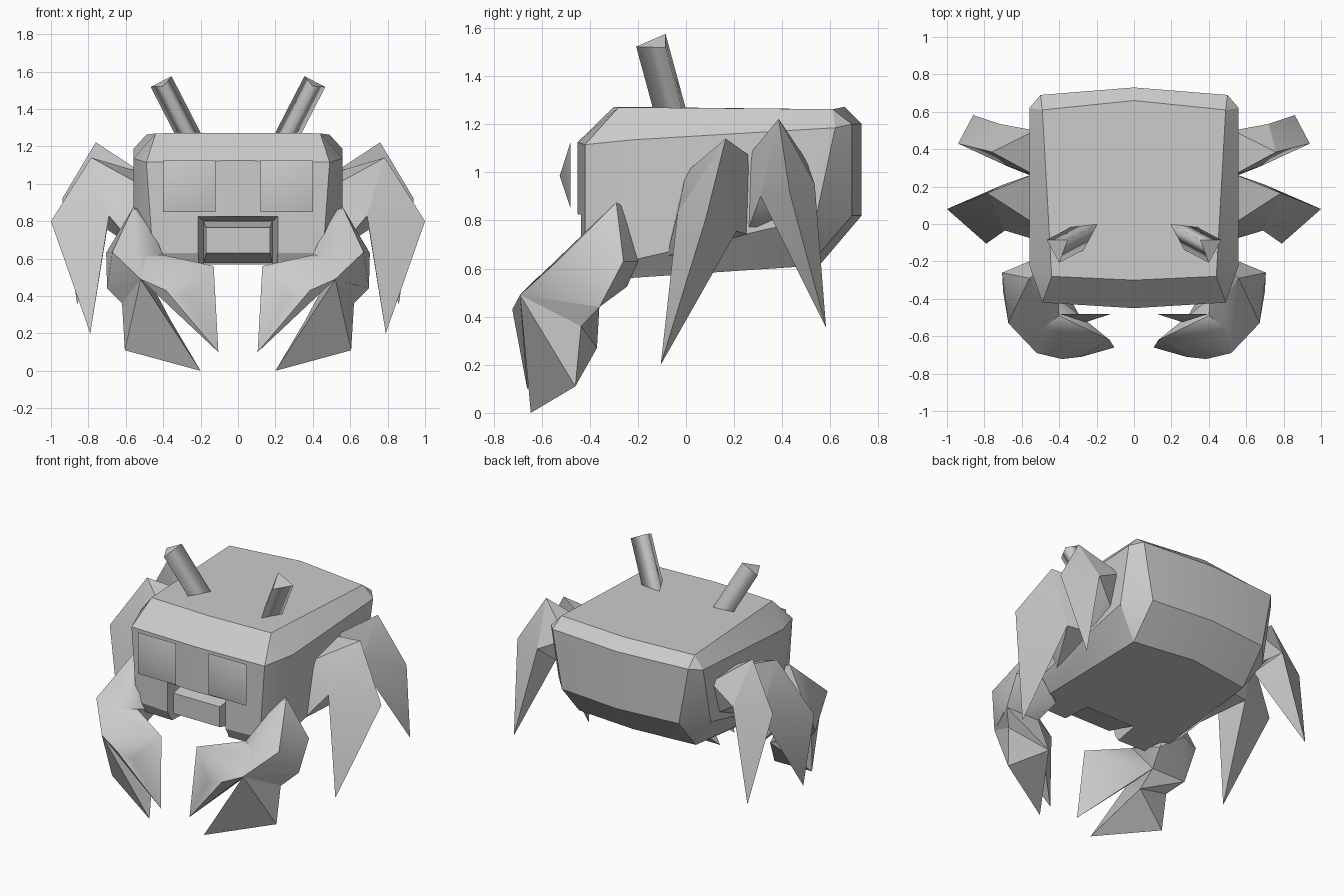
import bpy, bmesh, math

if "Cube" in bpy.data.objects:
    bpy.data.objects.remove(bpy.data.objects["Cube"])

grey = bpy.data.materials.new("shell grey")
grey.diffuse_color = (0.6, 0.6, 0.6, 1)
grey.use_nodes = True
grey.node_tree.nodes["Principled BSDF"].inputs["Base Color"].default_value = grey.diffuse_color


def make(name, bm, angle=30):
    """Turn a bmesh into an object, smooth except at sharp edges."""
    bmesh.ops.recalc_face_normals(bm, faces=bm.faces)
    me = bpy.data.meshes.new(name)
    bm.to_mesh(me)
    bm.free()
    me.materials.append(grey)
    ob = bpy.data.objects.new(name, me)
    bpy.context.collection.objects.link(ob)
    bpy.ops.object.select_all(action='DESELECT')
    ob.select_set(True)
    bpy.context.view_layer.objects.active = ob
    if angle:
        bpy.ops.object.shade_smooth_by_angle(angle=math.radians(angle))
    return ob


def hull_chunks(name, side, chunks, angle=35):
    """Limb made of convex segments, mirrored by side."""
    bm = bmesh.new()
    for pts in chunks:
        vs = [bm.verts.new((side * x, y, z)) for x, y, z in pts]
        bmesh.ops.convex_hull(bm, input=vs)
        loose = [v for v in vs if v.is_valid and not v.link_faces]
        bmesh.ops.delete(bm, geom=loose, context='VERTS')
    bmesh.ops.dissolve_limit(bm, angle_limit=0.03, verts=bm.verts, edges=bm.edges)
    return make(name, bm, angle)


def prism(name, back, front):
    """Solid between two matching loops."""
    bm = bmesh.new()
    a = [bm.verts.new(p) for p in back]
    b = [bm.verts.new(p) for p in front]
    n = len(a)
    bm.faces.new(a)
    bm.faces.new(b)
    for i in range(n):
        bm.faces.new((a[i], a[(i + 1) % n], b[(i + 1) % n], b[i]))
    return make(name, bm, 0)


def rect(hx, y, z0, z1):
    return [(-hx, y, z0), (hx, y, z0), (hx, y, z1), (-hx, y, z1)]


# Body shell: half outlines from front centre to back centre, bottom to top
rings = [
    [(0, -.40, .56), (.42, -.39, .56), (.47, -.24, .56), (.43, .51, .61), (.43, .51, .61), (0, .56, .62)],
    [(0, -.45, .63), (.455, -.42, .63), (.56, -.2, .64), (.56, .54, .81), (.43, .69, .82), (0, .73, .82)],
    [(0, -.45, 1.125), (.49, -.42, 1.115), (.56, -.22, 1.135), (.56, .62, 1.185), (.5, .69, 1.2), (0, .73, 1.2)],
    [(0, -.3, 1.272), (.44, -.28, 1.27), (.44, -.28, 1.27), (.49, .61, 1.262), (.49, .61, 1.262), (0, .66, 1.272)],
]
bm = bmesh.new()
loops = []
for half in rings:
    full = half + [(-x, y, z) for x, y, z in half[-2:0:-1]]
    loops.append([bm.verts.new(p) for p in full])
for lo, hi in zip(loops, loops[1:]):
    for i in range(len(lo)):
        j = (i + 1) % len(lo)
        bm.faces.new((lo[i], lo[j], hi[j], hi[i]))
bm.faces.new(loops[0])
bm.faces.new(loops[-1])
bmesh.ops.remove_doubles(bm, verts=bm.verts, dist=0.001)
body = make("body", bm, 25)

# Mouth notch, open at the underside
cutter = prism("mouth_cutter", rect(.185, -.22, .50, .80), rect(.22, -.49, .50, .83))
cutter.hide_render = True
mod = body.modifiers.new("mouth_notch", 'BOOLEAN')
mod.operation = 'DIFFERENCE'
mod.solver = 'EXACT'
mod.object = cutter
bpy.context.view_layer.objects.active = body
bpy.ops.object.modifier_apply(modifier=mod.name)
bpy.data.objects.remove(cutter)

# Mouth block with sloped rim
prism("mouth", rect(.185, -.215, .575, .80), rect(.17, -.435, .63, .765))

for side, tag in ((1, "right"), (-1, "left")):
    # Eyes: shallow four-sided domes floating in front of the face
    bm = bmesh.new()
    rim = [bm.verts.new((side * x, -.48, z))
           for x, z in ((.12, .85), (.4, .85), (.4, 1.125), (.12, 1.125))]
    apex = bm.verts.new((side * .26, -.525, .985))
    for i in range(4):
        bm.faces.new((rim[i], rim[(i + 1) % 4], apex))
    eye = make(tag + "_eye", bm, 30)
    if eye.data.polygons[0].normal.y > 0:
        eye.data.flip_normals()

    # Stalks: leaning triangular rods with smooth sides
    tip = [(.355, -.085, 1.575), (.467, -.085, 1.518), (.40, -.207, 1.522)]
    top = [(side * x, y, z) for x, y, z in tip]
    low = [(side * (x - .18), y + .095, z - .35) for x, y, z in tip]
    stalk = prism(tag + "_stalk", low, top)
    for p in stalk.data.polygons:
        p.use_smooth = len(p.vertices) == 4

    # Front leg: thigh and pointed shin
    T, O, kf, kb = (.785, .165, 1.14), (1, .08, .8), (.69, -.035, .83), (.7, .21, .755)
    hull_chunks(tag + "_front_leg", side, [
        [(.53, .27, 1.065), (.53, 0, 1.0), (.54, -.08, .65), (.53, .26, .74), T, kf, kb],
        [T, O, kf, kb, (.79, -.105, .2)]])

    # Back leg
    T, O, kf, kb = (.76, .385, 1.222), (.94, .43, .92), (.68, .31, .9), (.72, .535, .95)
    hull_chunks(tag + "_back_leg", side, [
        [(.53, .26, 1.07), (.53, .5, 1.05), (.53, .25, .74), (.53, .43, .82), T, kf, kb],
        [T, O, kf, kb, (.86, .582, .355)]])

    # Claw: arm, inner pincer and lower finger share one curved ridge
    R0, R1, R2, R3 = (.56, -.29, .875), (.672, -.53, .635), (.52, -.69, .49), (.385, -.722, .43)
    out, under, inner = (.7, -.36, .44), (.45, -.36, .44), (.4, -.49, .62)
    bend, fold = (.62, -.436, .36), (.36, -.37, .27)
    hull_chunks(tag + "_claw", side, [
        [R0, R1, R2, (.5, -.25, .85), (.56, -.2, .63), (.705, -.26, .63),
         (.41, -.245, .525), inner, (.48, -.41, .76), out, under],
        [R1, R2, R3, inner, under, (.13, -.62, .56), (.28, -.71, .4), (.105, -.66, .1)],
        [R1, R2, out, under, bend, fold],
        [R2, bend, fold, (.605, -.46, .11), (.2, -.645, 0)]])
